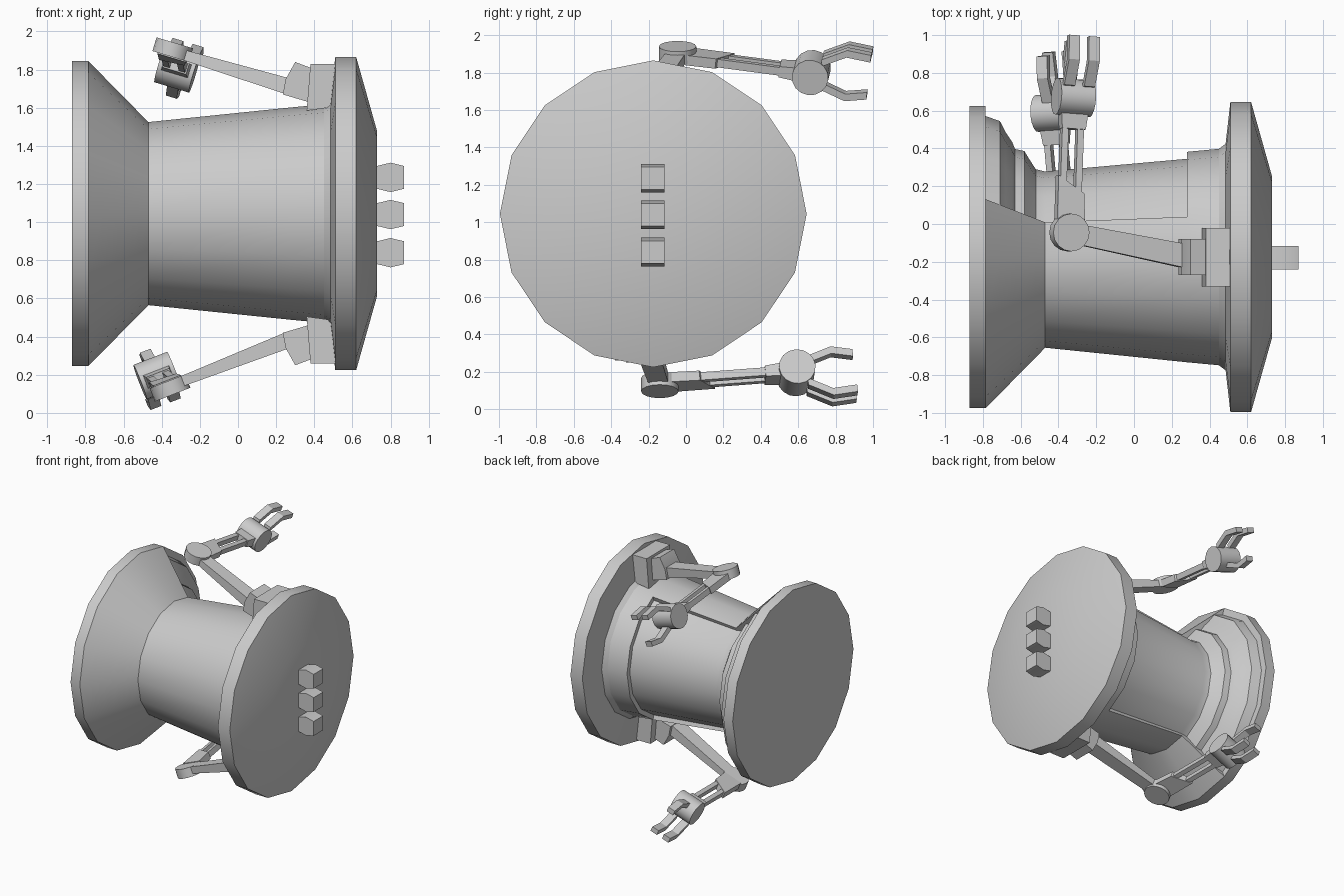
import bpy, bmesh, math
from mathutils import Vector

cube = bpy.data.objects.get("Cube")
if cube:
    bpy.data.objects.remove(cube, do_unlink=True)

X, Y, Z = Vector((1, 0, 0)), Vector((0, 1, 0)), Vector((0, 0, 1))
AXIS_Y, AXIS_Z = -0.175, 1.045


def finish(name, bm):
    bmesh.ops.remove_doubles(bm, verts=bm.verts, dist=0.0001)
    bmesh.ops.recalc_face_normals(bm, faces=bm.faces)
    mesh = bpy.data.meshes.new(name)
    bm.to_mesh(mesh)
    bm.free()
    obj = bpy.data.objects.new(name, mesh)
    bpy.context.collection.objects.link(obj)
    bpy.ops.object.select_all(action='DESELECT')
    obj.select_set(True)
    bpy.context.view_layer.objects.active = obj
    bpy.ops.object.shade_smooth_by_angle(angle=math.radians(30))
    return obj


def loft(name, rings):
    """Closed solid through rings of equal point count."""
    bm = bmesh.new()
    loops = [[bm.verts.new(p) for p in ring] for ring in rings]
    for a, b in zip(loops, loops[1:]):
        for i in range(len(a)):
            j = (i + 1) % len(a)
            bm.faces.new((a[i], a[j], b[j], b[i]))
    bm.faces.new(loops[0])
    bm.faces.new(loops[-1])
    return finish(name, bm)


def prism(name, outline, depth, origin, ax, ay, az):
    """Outline in the ax/ay plane, extruded evenly both ways along az."""
    return loft(name, [[origin + ax * a + ay * b + az * d for a, b in outline]
                       for d in (-depth / 2, depth / 2)])


def beam(name, p, q, side, up, size_p, size_q):
    corners = ((-.5, -.5), (.5, -.5), (.5, .5), (-.5, .5))
    return loft(name, [[c + side * (a * s[0]) + up * (b * s[1]) for a, b in corners]
                       for c, s in ((p, size_p), (q, size_q))])


def circle(r, n=16):
    return [(r * math.cos(math.tau * i / n), r * math.sin(math.tau * i / n)) for i in range(n)]


# Spool body: plain profile in front, stepped and recessed profile behind
def cone(x):
    return 0.8 - (x + 0.785) * 0.32 / 0.315


steps = [(-.785, .746), (-.71, .72), (-.68, .662), (-.645, .609), (-.63, .572),
         (-.58, .561), (-.555, .519), (-.52, .465), (-.47, .453)]
start = [(-.87, 0), (-.87, .8), (-.785, .8)]
end = [(.28, .557), (.45, .573), (.485, .6), (.51, .82), (.62, .82), (.73, .43), (.73, 0)]
plain = start + [(x, cone(x)) for x, r in steps] + [(.28, .557)] + end
recessed = start + steps + [(.28, .52)] + end

sector = math.tau / 16
rings = [(i, recessed) for i in range(1, 8)] + [(i, plain) for i in range(7, 18)]
bm = bmesh.new()
grid = []
for i, profile in rings:
    s, c = math.sin(i * sector), math.cos(i * sector)
    grid.append([bm.verts.new((x, AXIS_Y + r * s, AXIS_Z + r * c)) for x, r in profile])
for k, a in enumerate(grid):
    b = grid[(k + 1) % len(grid)]
    for j in range(len(a) - 1):
        corners = (a[j], a[j + 1], b[j + 1], b[j])
        # Skip slivers where the two profiles coincide
        if len({tuple(round(n, 4) for n in v.co) for v in corners}) > 2:
            bm.faces.new(corners)
finish("spool_body", bm)

# Three ridged buttons on the side disc
button = [(0, -.06), (.07, -.077), (.14, -.06), (.14, .06), (.07, .077), (0, .06)]
for n, z in enumerate((1.235, 1.04, .84)):
    prism(f"side_button_{n + 1}", button, .125, Vector((.73, -.178, z)), X, Z, Y)

# Folding arms, one on top and one underneath
bracket = [(.38, .785), (.51, .785), (.51, .6), (.47, .555), (.36, .54)]
knuckle = [(.3, .795), (.38, .765), (.37, .585), (.235, .625), (.25, .705)]
elbow_fork = [(-.075, .05), (-.075, .3), (.07, .21), (.08, .05)]
finger_pair = [(.05, .085), (.18, .155), (.31, .145)]
finger_single = [(.06, -.06), (.195, -.105), (.31, -.08)]


def finger(name, path, offset, origin, along, out, side):
    outline = [(a, b + .02) for a, b in path] + [(a, b - .02) for a, b in reversed(path)]
    prism(name, outline, .06, origin + side * offset, along, out, side)


def arm(tag, sign, shoulder, elbow, wrist, mount_y):
    S, E, W = Vector(shoulder), Vector(elbow), Vector(wrist)
    mount = Vector((0, mount_y, AXIS_Z))
    prism(tag + "_arm_bracket", bracket, .31, mount, X, Z * sign, Y)
    prism(tag + "_arm_shoulder", knuckle, .19, mount, X, Z * sign, Y)

    # Upper arm and elbow disc share the outward direction
    direction = (S - E).normalized()
    out = direction.cross(Y).normalized()
    if out.z * sign < 0:
        out = -out
    across = direction.cross(out).normalized()
    beam(tag + "_upper_arm", S, E, across, out, (.125, .085), (.105, .05))
    flat = out.cross(Y).normalized()
    prism(tag + "_elbow", circle(.1), .075, E + out * .01, flat, Y, out)

    # Forearm frame
    along = (W - E).normalized()
    lift = (out - along * out.dot(along)).normalized()
    side = along.cross(lift).normalized()
    if side.x < 0:
        side = -side
    length = (W - E).length
    prism(tag + "_elbow_fork", elbow_fork, .055, E, side, along, lift)
    for n, offset in enumerate((-.045, .04)):
        rod = side * offset
        beam(f"{tag}_forearm_rod_{n + 1}", E + along * .18 + rod, W - along * .14 + rod,
             side, lift, (.035, .045), (.035, .045))
    beam(tag + "_wrist_fork", E + along * (length - .17), W - along * .07,
         side, lift, (.13, .06), (.15, .075))

    # Gripper
    prism(tag + "_wrist", circle(.098), .19, W, along, lift, side)
    for n, offset in enumerate((-.055, .055)):
        finger(f"{tag}_finger_{n + 1}", finger_pair, offset, W, along, lift, side)
    finger(tag + "_thumb", finger_single, 0, W, along, lift, side)


arm("top", 1, (.27, -.17, 1.71), (-.345, -.045, 1.895), (-.32, .67, 1.8), -.175)
arm("bottom", -1, (.27, -.22, .385), (-.36, -.14, .14), (-.425, .59, .195), -.225)
